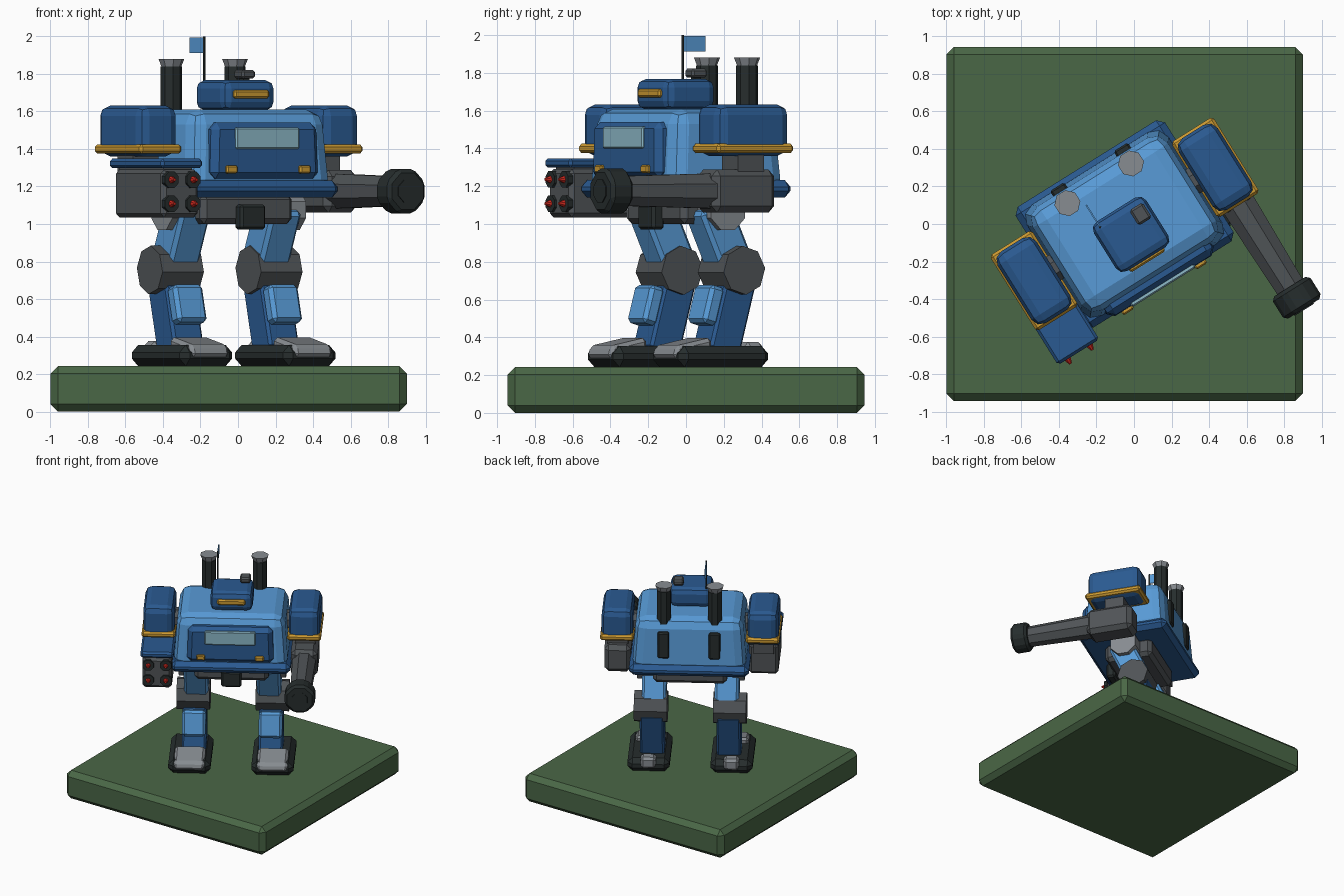
import bpy, bmesh, math
from mathutils import Matrix, Vector

if "Cube" in bpy.data.objects:
    bpy.data.objects.remove(bpy.data.objects["Cube"])

def material(name, r, g, b):
    lin = [((c / 255 + 0.055) / 1.055) ** 2.4 for c in (r, g, b)]
    m = bpy.data.materials.new(name)
    m.diffuse_color = (*lin, 1)
    m.use_nodes = True
    m.node_tree.nodes["Principled BSDF"].inputs["Base Color"].default_value = m.diffuse_color
    return m

LIGHT = material("light_blue", 88, 155, 215)
DARK = material("dark_blue", 42, 90, 145)
GREEN = material("moss_green", 74, 103, 70)
GRAY = material("gun_gray", 80, 84, 87)
BLACK = material("dark_metal", 38, 45, 45)
STEEL = material("pale_steel", 135, 140, 145)
GOLD = material("gold", 205, 155, 50)
GLASS = material("pale_glass", 140, 185, 200)
RED = material("red", 205, 40, 30)

# The machine stands turned on its base
TURN = Matrix.Translation((-0.05, 0, 0)) @ Matrix.Rotation(math.radians(32), 4, 'Z')

def finish(name, bm, mat, bevel, seg, xf, turn=True):
    if bevel:
        # only bevel real corners, with one even width
        bmesh.ops.bevel(bm, geom=bm.edges[:], offset=bevel, segments=seg,
                        profile=0.5, affect='EDGES', clamp_overlap=True)
    bmesh.ops.recalc_face_normals(bm, faces=bm.faces[:])
    me = bpy.data.meshes.new(name)
    bm.to_mesh(me)
    bm.free()
    me.materials.append(mat)
    ob = bpy.data.objects.new(name, me)
    bpy.context.collection.objects.link(ob)
    ob.matrix_world = (TURN if turn else Matrix.Identity(4)) @ xf
    return ob

def box(name, mat, x, y, z, bevel=0.0, seg=1, taper=(1, 1), turn=True):
    """Box from (min, max) ranges; taper scales the top in x and y."""
    mid = Vector([(r[0] + r[1]) / 2 for r in (x, y, z)])
    bm = bmesh.new()
    bmesh.ops.create_cube(bm, size=1)
    for v in bm.verts:
        top = v.co.z > 0
        v.co.x *= (x[1] - x[0]) * (taper[0] if top else 1)
        v.co.y *= (y[1] - y[0]) * (taper[1] if top else 1)
        v.co.z *= z[1] - z[0]
    return finish(name, bm, mat, bevel, seg, Matrix.Translation(mid), turn)

def limb(name, mat, x, width, depth, top, bottom, bevel, shift=0.0):
    """Leaning box between two (y, z) points; shift pushes it forward."""
    dy, dz = top[0] - bottom[0], top[1] - bottom[1]
    bm = bmesh.new()
    bmesh.ops.create_cube(bm, size=1)
    for v in bm.verts:
        v.co = (v.co.x * width, v.co.y * depth - shift, v.co.z * math.hypot(dy, dz))
    xf = (Matrix.Translation((x, (top[0] + bottom[0]) / 2, (top[1] + bottom[1]) / 2))
          @ Matrix.Rotation(math.atan2(-dy, dz), 4, 'X'))
    return finish(name, bm, mat, bevel, 1, xf)

def tube(name, mat, centre, r1, r2, length, axis='Z', sides=8, bevel=0.0, spin=22.5):
    """Cylinder or cone; r1 at the low end of the axis, r2 at the high end."""
    bm = bmesh.new()
    bmesh.ops.create_cone(bm, cap_ends=True, segments=sides, radius1=r1,
                          radius2=r2, depth=length)
    rot = {'Z': Matrix.Identity(4), 'X': Matrix.Rotation(math.pi / 2, 4, 'Y'),
           'Y': Matrix.Rotation(-math.pi / 2, 4, 'X')}[axis]
    xf = Matrix.Translation(centre) @ rot @ Matrix.Rotation(math.radians(spin), 4, 'Z')
    return finish(name, bm, mat, bevel, 1, xf)

def span(c, h):
    return (c - h, c + h)

# Base slab
box("base_slab", GREEN, (-1, 0.9), (-0.945, 0.945), (0, 0.242), 0.04, turn=False)

# Legs
for s, side in ((-1, "right"), (1, "left")):
    lx = s * 0.3
    fx = s * 0.325
    box(side + "_foot", BLACK, span(fx, 0.165), (-0.33, 0.23), (0.242, 0.355), 0.04)
    toe = box(side + "_toe_cap", STEEL, span(fx, 0.12), (-0.35, -0.11), (0.29, 0.4))
    for v in toe.data.vertices:          # slope the toe down to the front
        if v.co.z > 0 and v.co.y < 0:
            v.co.z -= 0.045
            v.co.y += 0.02
    bev = toe.modifiers.new("edge", 'BEVEL')
    bev.width, bev.segments = 0.02, 1
    box(side + "_heel", STEEL, span(fx, 0.06), (0.14, 0.245), (0.28, 0.375), 0.02)
    limb(side + "_shin", DARK, lx, 0.19, 0.19, (0.115, 0.74), (0.0, 0.32), 0.015)
    limb(side + "_shin_guard", LIGHT, lx, 0.185, 0.09, (0.09, 0.635), (0.035, 0.435), 0.02, 0.13)
    limb(side + "_thigh", LIGHT, lx - s * 0.015, 0.19, 0.2, (-0.05, 1.1), (0.11, 0.75), 0.02)
    tube(side + "_knee", GRAY, (s * 0.31, 0.09, 0.755), 0.13, 0.13, 0.26, 'X', spin=5)
    tube(side + "_hip", STEEL, (s * 0.31, 0.0, 1.075), 0.115, 0.115, 0.22, 'X')

# Pelvis
box("pelvis", GRAY, (-0.29, 0.29), (-0.2, 0.2), (1.0, 1.16), 0.03)
box("pelvis_front_block", BLACK, (-0.08, 0.08), (-0.255, -0.18), (0.97, 1.105), 0.015)

# Hull
box("hull", LIGHT, (-0.45, 0.45), (-0.355, 0.355), (1.16, 1.61), 0.08, 2, (0.93, 0.9))
box("hull_belt", DARK, (-0.47, 0.47), (-0.38, 0.38), (1.14, 1.232), 0.035)
box("cockpit_panel", DARK, (-0.34, 0.34), (-0.39, -0.24), (1.24, 1.54), 0.035, 1, (0.97, 0.94))
box("cockpit_window", GLASS, (-0.2, 0.2), (-0.398, -0.35), (1.4, 1.515), 0.008)
for s in (-1, 1):
    box("front_lamp", GOLD, span(s * 0.23, 0.034), (-0.41, -0.36), (1.27, 1.312), 0.008)
    box("back_vent", BLACK, span(s * 0.2, 0.045), (0.3, 0.36), (1.29, 1.51), 0.01)
    tube("exhaust_pipe", BLACK, (s * 0.2, 0.256, 1.67), 0.058, 0.058, 0.34)
    tube("exhaust_cap", STEEL, (s * 0.2, 0.256, 1.858), 0.052, 0.07, 0.045)

# Head, visor, sensor and antenna with flag
box("head", DARK, (-0.165, 0.165), (-0.22, 0.09), (1.605, 1.768), 0.045, 2)
box("visor", GOLD, (-0.11, 0.11), (-0.238, -0.2), (1.67, 1.715), 0.01)
box("sensor_foot", BLACK, span(0.1, 0.02), span(0.0, 0.02), (1.75, 1.79))
box("sensor", GRAY, span(0.1, 0.042), span(0.0, 0.048), (1.775, 1.822), 0.012)
tube("antenna", BLACK, (-0.12, 0.055, 1.875), 0.007, 0.007, 0.25, sides=6)
box("flag", LIGHT, span(-0.12, 0.004), (0.055, 0.195), (1.912, 1.995))

# Shoulder pods
for s in (-1, 1):
    px = s * 0.57
    box("shoulder_pod", DARK, span(px, 0.122), span(0, 0.225), (1.36, 1.632), 0.055, 2)
    box("shoulder_band", GOLD, span(px, 0.132), span(0, 0.238), (1.375, 1.425), 0.015)
    box("shoulder_post", GRAY, span(px, 0.08), span(0, 0.08), (1.22, 1.38))
    tube("shoulder_axle", GRAY, (s * 0.44, 0, 1.45), 0.08, 0.08, 0.2, 'X')

# Cannon arm
box("cannon_body", GRAY, (0.465, 0.675), (-0.24, 0.15), (1.06, 1.288), 0.035)
tube("cannon_barrel", GRAY, (0.57, -0.49, 1.175), 0.085, 0.1, 0.56, 'Y')
tube("cannon_muzzle", BLACK, (0.57, -0.82, 1.175), 0.128, 0.128, 0.14, 'Y', bevel=0.02)
tube("cannon_bore", BLACK, (0.57, -0.89, 1.175), 0.065, 0.065, 0.012, 'Y')

# Missile arm
box("missile_box", GRAY, (-0.685, -0.455), (-0.435, 0.06), (1.035, 1.29), 0.022)
box("missile_lid", DARK, (-0.7, -0.44), (-0.45, 0.09), (1.298, 1.348), 0.015)
box("missile_lid_spacer", GRAY, (-0.66, -0.48), (-0.4, 0.04), (1.27, 1.31))
for x in (-0.639, -0.501):
    for z in (1.108, 1.236):
        tube("missile_tube", BLACK, (x, -0.435, z), 0.047, 0.047, 0.03, 'Y')
        tube("missile_tip", RED, (x, -0.46, z), 0.008, 0.024, 0.04, 'Y')
